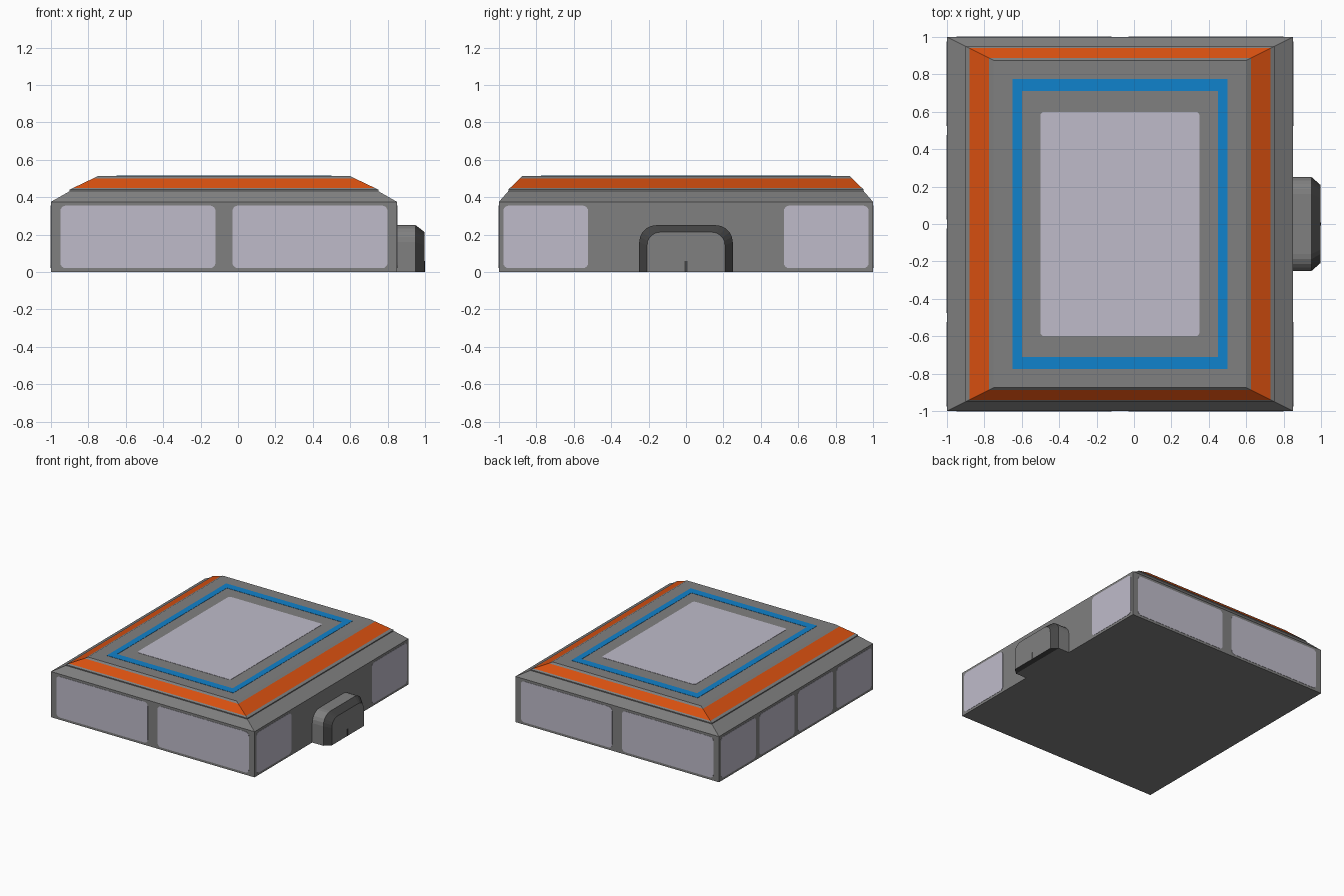
import bpy, bmesh, math
from mathutils import Vector

if "Cube" in bpy.data.objects:
    bpy.data.objects.remove(bpy.data.objects["Cube"])


def mat(name, rgb):
    m = bpy.data.materials.new(name)
    m.diffuse_color = (*rgb, 1)
    m.use_nodes = True
    m.node_tree.nodes["Principled BSDF"].inputs["Base Color"].default_value = m.diffuse_color
    return m


GREY = mat("wall grey", (0.216, 0.216, 0.216))
DARK = mat("dark grey", (0.06, 0.06, 0.06))
GLASS = mat("pale lilac glass", (0.52, 0.50, 0.59))
ORANGE = mat("orange", (0.69, 0.08, 0.005))
BLUE = mat("blue", (0.005, 0.223, 0.604))


def loft(name, rings, mats, band=None):
    """Skin a closed solid through rings; band = index of the strip using mats[1]."""
    bm = bmesh.new()
    vs = [[bm.verts.new(p) for p in r] for r in rings]
    bm.faces.new(vs[0])
    bm.faces.new(vs[-1])
    n = len(vs[0])
    for k in range(len(vs) - 1):
        for i in range(n):
            j = (i + 1) % n
            f = bm.faces.new((vs[k][i], vs[k][j], vs[k + 1][j], vs[k + 1][i]))
            f.material_index = 1 if k == band else 0
    bmesh.ops.recalc_face_normals(bm, faces=bm.faces)
    me = bpy.data.meshes.new(name)
    bm.to_mesh(me)
    bm.free()
    for m in mats:
        me.materials.append(m)
    ob = bpy.data.objects.new(name, me)
    bpy.context.collection.objects.link(ob)
    return ob


def rect(x0, x1, y, z):
    return [(x0, -y, z), (x1, -y, z), (x1, y, z), (x0, y, z)]


def rounded(u0, u1, v0, v1, r, steps=4):
    pts = []
    for cu, cv, a0 in ((u1 - r, v1 - r, 0), (u0 + r, v1 - r, 90),
                       (u0 + r, v0 + r, 180), (u1 - r, v0 + r, 270)):
        for s in range(steps + 1):
            a = math.radians(a0 + 90 * s / steps)
            pts.append((cu + r * math.cos(a), cv + r * math.sin(a)))
    return pts


def plate(name, outline, origin, u, v, n, material, t=0.002):
    """Thin plate: 2D outline placed on a plane, thickness t along n."""
    o, u, v, n = map(Vector, (origin, u, v, n))
    rings = [[o + u * a + v * b + n * h for a, b in outline] for h in (-t, t)]
    return loft(name, rings, [material])


# Main hall: straight walls and sloping shoulder
loft("base", [rect(-1, .85, 1, 0), rect(-1, .85, 1, .375),
              rect(-.9, .75, .95, .432)], [GREY])

# Roof: stepped edge with an orange band around its slope
ROOF = 0.513
loft("roof", [rect(-.9, .75, .95, .43), rect(-.9, .75, .95, .44),
              rect(-.88, .73, .94, .45), rect(-.775, .625, .8875, .5),
              rect(-.75, .6, .875, ROOF)], [GREY, ORANGE], band=2)

# Skylight
X, Y, Z = (1, 0, 0), (0, 1, 0), (0, 0, 1)
plate("skylight", rounded(-.5, .35, -.6, .6, .02), (0, 0, ROOF), X, Y, Z, GLASS)

# Blue frame around the skylight, four strips
for i, (x0, x1, y0, y1) in enumerate(((-.65, .5, .712, .775), (-.65, .5, -.775, -.712),
                                      (-.65, -.6, -.712, .712), (.45, .5, -.712, .712))):
    plate(f"blue_frame_{i}", [(x0, y0), (x1, y0), (x1, y1), (x0, y1)],
          (0, 0, ROOF), X, Y, Z, BLUE)

# Front and back windows
for side, name in ((-1, "front"), (1, "back")):
    for i, (a, b) in enumerate(((-.95, -.12), (-.03, .8))):
        plate(f"{name}_window_{i}", rounded(a, b, .02, .355, .03),
              (0, side, 0), X, Z, (0, side, 0), GLASS)

# Side windows: four on the left, two flanking the entrance on the right
for i, c in enumerate((-.75, -.25, .25, .75)):
    shape = rounded(c - .227, c + .227, .02, .355, .03)
    plate(f"left_window_{i}", shape, (-1, 0, 0), Y, Z, (-1, 0, 0), GLASS)
    if abs(c) > .5:
        plate(f"right_window_{i}", shape, (.85, 0, 0), Y, Z, X, GLASS)


# Entrance tunnel: arch profile with a dark chamfered rim
def arch(x, w, h, r):
    pts = [(x, -w, 0), (x, w, 0)]
    for cy, a0 in ((w - r, 0), (r - w, 90)):
        for s in range(6):
            a = math.radians(a0 + 18 * s)
            pts.append((x, cy + r * math.cos(a), h - r + r * math.sin(a)))
    return pts


loft("entrance", [arch(.84, .25, .25, .09), arch(.95, .25, .25, .09),
                  arch(.998, .208, .213, .07)], [GREY, DARK], band=1)

# Small slot in the middle of the entrance door
plate("door_slot", rounded(-.008, .008, 0, .06, .006), (.998, 0, 0), Y, Z, X, DARK)
